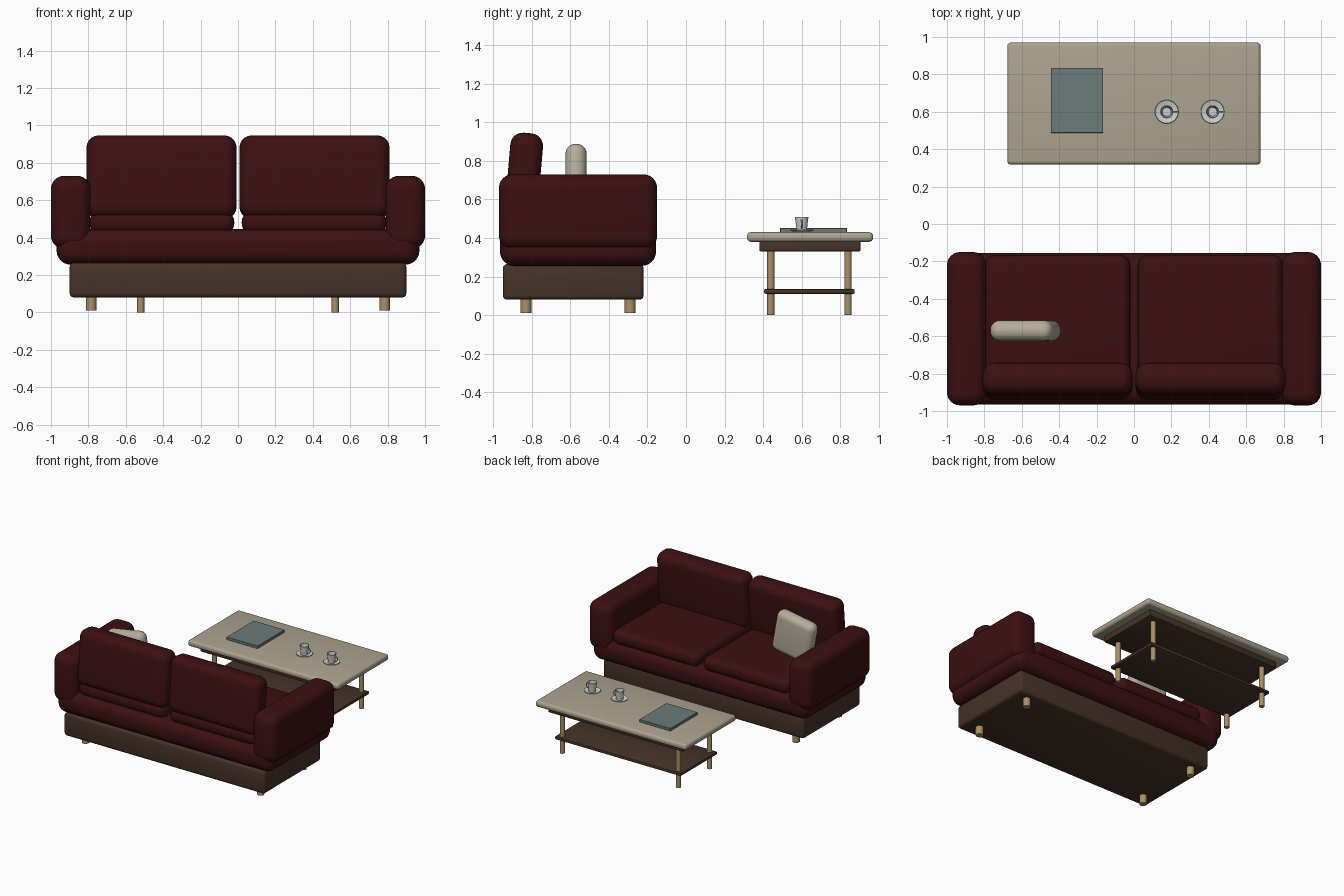
import bpy
import bmesh
from math import radians, pi, cos, sin

cube = bpy.data.objects.get("Cube")
if cube:
    bpy.data.objects.remove(cube, do_unlink=True)


def material(name, rgb):
    m = bpy.data.materials.new(name)
    m.use_nodes = True
    m.diffuse_color = (*rgb, 1)
    m.node_tree.nodes["Principled BSDF"].inputs["Base Color"].default_value = (*rgb, 1)
    return m


RED = material("dark red fabric", (0.045, 0.005, 0.006))
BROWN = material("dark brown wood", (0.06, 0.032, 0.021))
TAN = material("light wood", (0.4, 0.28, 0.14))
STONE = material("pale beige", (0.42, 0.37, 0.28))
CREAM = material("cream fabric", (0.46, 0.42, 0.33))
SLATE = material("grey green cover", (0.15, 0.2, 0.19))
CHINA = material("white china", (0.62, 0.62, 0.61))


def finish(name, bm, mat, location=(0, 0, 0), rotation=(0, 0, 0)):
    bmesh.ops.recalc_face_normals(bm, faces=bm.faces)
    mesh = bpy.data.meshes.new(name)
    bm.to_mesh(mesh)
    bm.free()
    mesh.materials.append(mat)
    ob = bpy.data.objects.new(name, mesh)
    bpy.context.collection.objects.link(ob)
    ob.location = location
    ob.rotation_euler = rotation
    bpy.ops.object.select_all(action='DESELECT')
    ob.select_set(True)
    bpy.context.view_layer.objects.active = ob
    bpy.ops.object.shade_smooth_by_angle(angle=radians(35))
    return ob


def box(name, mat, x, y, z, radius=0.0, segments=6, rotation=(0, 0, 0)):
    """Rounded box from its (min, max) extents, turned about its centre."""
    bm = bmesh.new()
    bmesh.ops.create_cube(bm, size=1)
    size = [b - a for a, b in (x, y, z)]
    bmesh.ops.scale(bm, vec=size, verts=bm.verts)
    if radius:
        bmesh.ops.bevel(bm, geom=bm.edges[:], offset=radius, segments=segments,
                        profile=0.5, affect='EDGES')
    centre = [(a + b) / 2 for a, b in (x, y, z)]
    return finish(name, bm, mat, centre, rotation)


def cylinder(name, mat, x, y, z, radius):
    bm = bmesh.new()
    bmesh.ops.create_cone(bm, cap_ends=True, segments=24, radius1=radius,
                          radius2=radius, depth=z[1] - z[0])
    return finish(name, bm, mat, (x, y, (z[0] + z[1]) / 2))


def lathe(name, mat, profile, location, steps=32):
    bm = bmesh.new()
    verts = [bm.verts.new((r, 0, z)) for r, z in profile]
    edges = [bm.edges.new(pair) for pair in zip(verts, verts[1:])]
    bmesh.ops.spin(bm, geom=verts + edges, cent=(0, 0, 0), axis=(0, 0, 1),
                   angle=2 * pi, steps=steps)
    bmesh.ops.remove_doubles(bm, verts=bm.verts, dist=0.0001)
    return finish(name, bm, mat, location)


def cup_handle(name, mat, location):
    """Half ring standing in the xz plane, bulging to +x."""
    curve = bpy.data.curves.new(name, 'CURVE')
    curve.dimensions = '3D'
    curve.bevel_depth = 0.004
    curve.bevel_resolution = 2
    spline = curve.splines.new('POLY')
    spline.points.add(10)
    for i, p in enumerate(spline.points):
        a = -pi / 2 + pi * i / 10
        p.co = (0.026 * cos(a), 0, 0.02 * sin(a), 1)
    curve.materials.append(mat)
    ob = bpy.data.objects.new(name, curve)
    ob.location = location
    bpy.context.collection.objects.link(ob)


# Sofa frame
box("sofa_base", BROWN, (-0.9, 0.9), (-0.95, -0.22), (0.08, 0.265), 0.022, 3)
box("sofa_body", RED, (-0.97, 0.97), (-0.965, -0.155), (0.255, 0.445), 0.075)

for side, s in (("right", -1), ("left", 1)):
    # Arms, cushions and sofa legs
    box(f"{side}_arm", RED, sorted((s * 0.79, s * 1.0)), (-0.97, -0.15),
        (0.34, 0.73), 0.07)
    box(f"{side}_seat_cushion", RED, sorted((s * 0.02, s * 0.795)),
        (-0.93, -0.165), (0.42, 0.54), 0.055)
    box(f"{side}_back_cushion", RED, sorted((s * 0.008, s * 0.81)),
        (-0.925, -0.755), (0.5, 0.945), 0.065, rotation=(radians(-5), 0, 0))
    for end, y in (("back", -0.83), ("front", -0.29)):
        cylinder(f"sofa_leg_{side}_{end}", TAN, s * 0.785, y, (0.01, 0.1), 0.028)
    # Table legs
    for end, y in (("near", 0.44), ("far", 0.84)):
        cylinder(f"table_leg_{side}_{end}", TAN, s * 0.52, y, (0, 0.35), 0.019)

# Throw pillow, tipped sideways
box("throw_pillow", CREAM, (-0.75, -0.41), (-0.625, -0.515), (0.53, 0.87), 0.052,
    rotation=(0, radians(-10), 0))

# Coffee table
box("table_top", STONE, (-0.677, 0.677), (0.317, 0.97), (0.38, 0.43), 0.02, 4)
box("table_apron", BROWN, (-0.605, 0.605), (0.38, 0.905), (0.33, 0.385), 0.008, 2)
box("table_shelf", BROWN, (-0.565, 0.565), (0.405, 0.875), (0.11, 0.135), 0.008, 2)

# Things on the table
box("book", SLATE, (-0.445, -0.165), (0.487, 0.835), (0.43, 0.452), 0.002, 1)
SAUCER = [(0, 0), (0.035, 0), (0.063, 0.01), (0.061, 0.013), (0.035, 0.005), (0, 0.005)]
CUP = [(0, 0), (0.026, 0), (0.035, 0.074), (0.031, 0.074), (0.023, 0.008), (0, 0.008)]
for n, x in enumerate((0.175, 0.42), 1):
    lathe(f"saucer_{n}", CHINA, SAUCER, (x, 0.6, 0.43))
    lathe(f"cup_{n}", CHINA, CUP, (x, 0.6, 0.435))
    cup_handle(f"cup_handle_{n}", CHINA, (x + 0.028, 0.6, 0.473))
